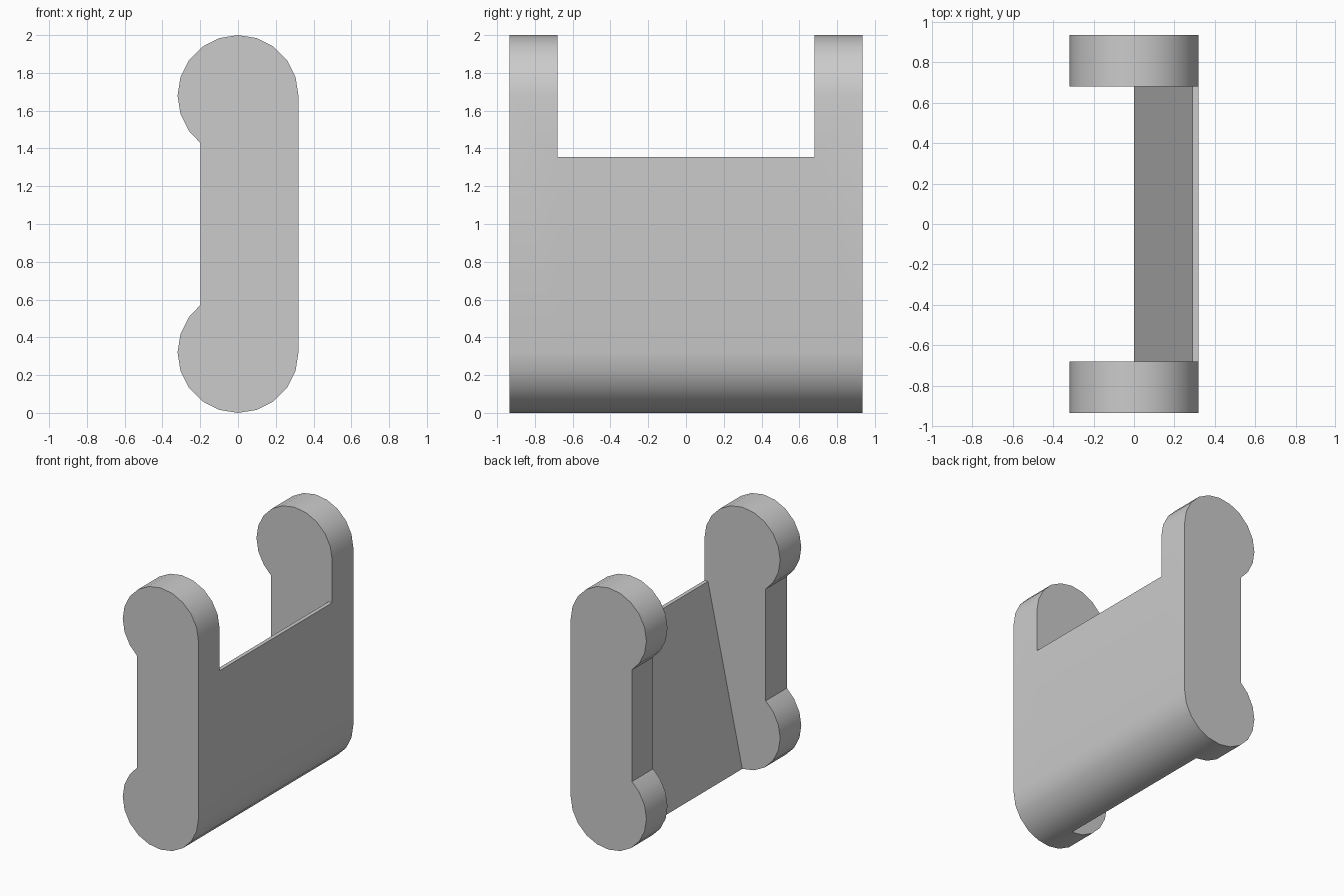
import bpy, bmesh
from math import sin, cos, radians

if "Cube" in bpy.data.objects:
    bpy.data.objects.remove(bpy.data.objects["Cube"], do_unlink=True)

R = 0.32            # lobe radius
INNER, OUTER = 0.68, 0.935
STEP = 18           # degrees per arc segment

grey = bpy.data.materials.new("plain grey")
grey.use_nodes = True
grey.diffuse_color = (0.6, 0.6, 0.6, 1)
grey.node_tree.nodes["Principled BSDF"].inputs["Base Color"].default_value = (0.6, 0.6, 0.6, 1)


def arc(z, start, end):
    return [(R * cos(radians(a)), z + R * sin(radians(a)))
            for a in range(start, end + 1, STEP)]


def prism(name, outline, y0, y1):
    """Extrude an x-z outline along y."""
    bm = bmesh.new()
    face = bm.faces.new([bm.verts.new((x, y0, z)) for x, z in outline])
    side = bmesh.ops.extrude_face_region(bm, geom=[face])
    moved = [v for v in side["geom"] if isinstance(v, bmesh.types.BMVert)]
    bmesh.ops.translate(bm, vec=(0, y1 - y0, 0), verts=moved)
    bmesh.ops.recalc_face_normals(bm, faces=bm.faces)
    mesh = bpy.data.meshes.new(name)
    bm.to_mesh(mesh)
    bm.free()
    mesh.materials.append(grey)
    obj = bpy.data.objects.new(name, mesh)
    bpy.context.collection.objects.link(obj)
    return obj


# End cheeks: two round lobes joined by a neck notched on one side
cheek = (arc(2 - R, 0, 216) + [(-0.198, 1.427), (-0.198, 0.573)]
         + arc(R, 144, 360))
# Wedge-shaped web: rounded outside, sloping inside
web = [(0.29, 1.355)] + arc(R, 270, 360) + [(R, 1.355)]

bracket = prism("bracket", web, -INNER, INNER)
cheeks = [prism("front_cheek", cheek, -OUTER, -INNER),
          prism("back_cheek", cheek, INNER, OUTER)]

# Fuse the cheeks with the web
for part in cheeks:
    mod = bracket.modifiers.new("join " + part.name, "BOOLEAN")
    mod.operation = "UNION"
    mod.solver = "EXACT"
    mod.object = part
bpy.context.view_layer.objects.active = bracket
bracket.select_set(True)
for mod in list(bracket.modifiers):
    bpy.ops.object.modifier_apply(modifier=mod.name)
for part in cheeks:
    bpy.data.objects.remove(part, do_unlink=True)

bpy.ops.object.shade_smooth_by_angle(angle=radians(30))
